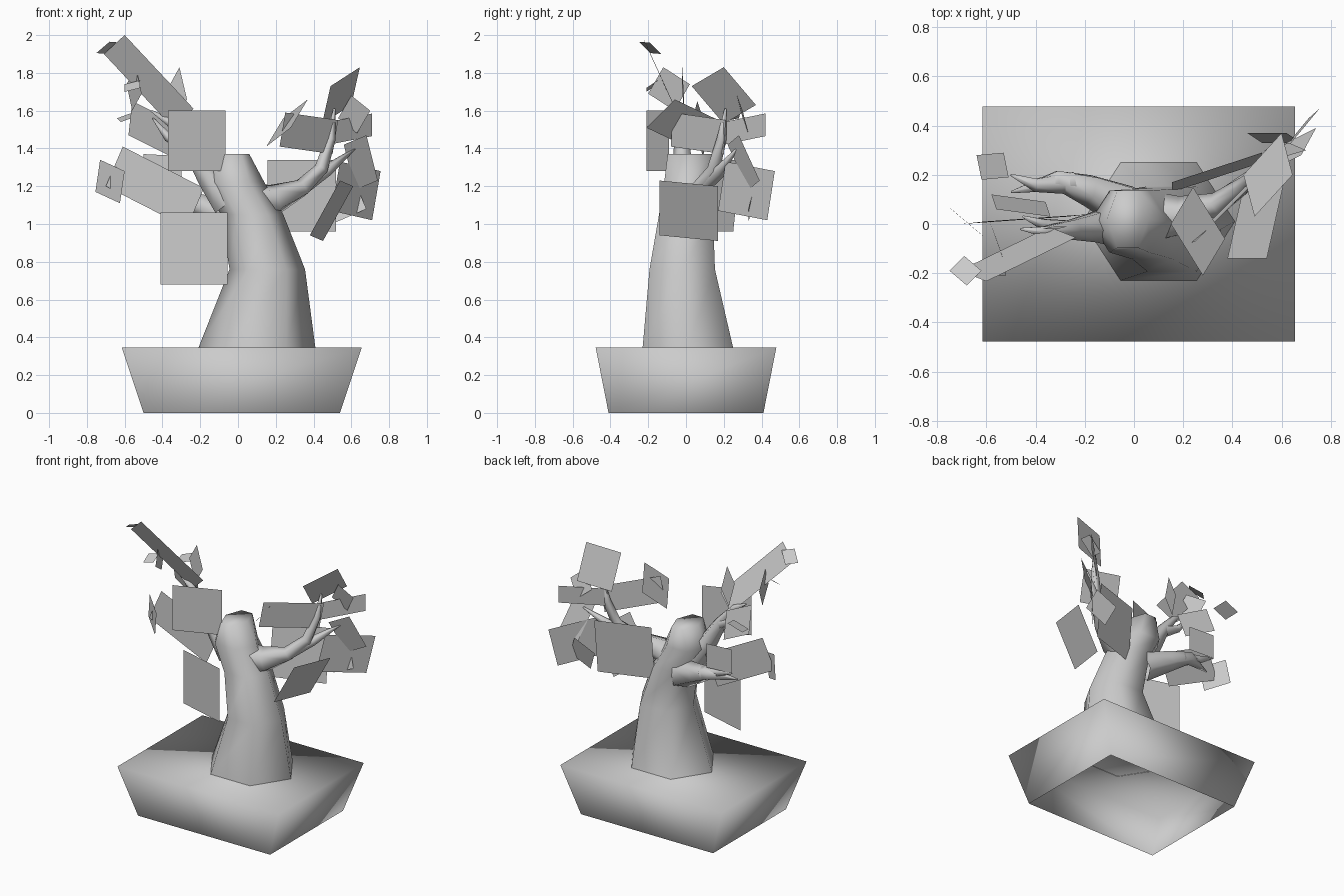
import bpy, bmesh, math
from mathutils import Vector

grey = bpy.data.materials.new("plain_grey")
grey.diffuse_color = (0.6, 0.6, 0.6, 1)


def finish(name, bm, smooth=True):
    me = bpy.data.meshes.new(name)
    for f in bm.faces:
        f.smooth = smooth
    bm.to_mesh(me)
    bm.free()
    me.materials.append(grey)
    ob = bpy.data.objects.new(name, me)
    bpy.context.collection.objects.link(ob)
    return ob


def skin(bm, rings, cap_end=True):
    """Bridge a sequence of equal-length point rings with quads."""
    loops = [[bm.verts.new(p) for p in r] for r in rings]
    n = len(loops[0])
    for a, b in zip(loops, loops[1:]):
        for i in range(n):
            j = (i + 1) % n
            bm.faces.new((a[i], a[j], b[j], b[i]))
    if cap_end:
        bm.faces.new(loops[-1])


def ellipse(c, u, v, n=6):
    return [c + u * math.cos(math.tau * i / n) + v * math.sin(math.tau * i / n)
            for i in range(n)]


# Pot: flared box, closed on top and open underneath
def rect(x0, x1, y, z):
    return [Vector(p) for p in ((x0, -y, z), (x1, -y, z), (x1, y, z), (x0, y, z))]


bm = bmesh.new()
skin(bm, [rect(-0.5, 0.54, 0.41, 0), rect(-0.615, 0.655, 0.478, 0.345)])
finish("pot", bm)

# Trunk: six-sided, leaning and tapering (cx, cy, z, rx, ry)
trunk = [(0.10, 0.01, 0.343, 0.31, 0.277), (0.155, -0.02, 0.76, 0.2, 0.2),
         (0.075, 0.0, 1.05, 0.165, 0.165), (-0.02, 0.01, 1.22, 0.16, 0.145),
         (-0.025, 0.02, 1.37, 0.085, 0.135)]
bm = bmesh.new()
skin(bm, [ellipse(Vector((x, y, z)), Vector((rx, 0, 0)), Vector((0, ry, 0)))
          for x, y, z, rx, ry in trunk])
finish("trunk", bm)


# Branches: tapering five-sided tubes along short paths (x, y, z, radius)
def branch(name, path):
    pts = [Vector(p[:3]) for p in path]
    rings = []
    for i, p in enumerate(pts):
        d = pts[min(i + 1, len(pts) - 1)] - pts[max(i - 1, 0)]
        q = d.to_track_quat('Z', 'Y')
        r = path[i][3]
        rings.append(ellipse(p, q @ Vector((r, 0, 0)), q @ Vector((0, r, 0)), 5))
    bm = bmesh.new()
    skin(bm, rings)
    finish(name, bm)


branch("right_branch", [(0.05, 0.02, 1.1, 0.12), (0.2, 0.03, 1.13, 0.085),
                        (0.34, 0.08, 1.19, 0.05), (0.44, 0.15, 1.29, 0.038),
                        (0.49, 0.19, 1.45, 0.028), (0.51, 0.21, 1.61, 0.006)])
branch("right_twig", [(0.34, 0.08, 1.19, 0.045), (0.47, 0.18, 1.28, 0.035),
                      (0.62, 0.27, 1.4, 0.005)])
branch("back_left_branch", [(-0.02, 0.07, 1.02, 0.1), (-0.18, 0.14, 1.09, 0.07),
                            (-0.31, 0.18, 1.14, 0.045), (-0.5, 0.13, 1.13, 0.005)])
branch("back_left_twig", [(-0.25, 0.17, 1.12, 0.05), (-0.4, 0.16, 1.17, 0.03),
                          (-0.5, 0.2, 1.2, 0.005)])
branch("upper_left_branch", [(-0.05, 0.0, 1.12, 0.1), (-0.16, -0.01, 1.25, 0.065),
                             (-0.25, -0.02, 1.4, 0.045), (-0.36, -0.03, 1.54, 0.025),
                             (-0.46, -0.02, 1.6, 0.005)])
branch("upper_left_twig", [(-0.25, -0.02, 1.4, 0.04), (-0.37, 0.0, 1.46, 0.025),
                           (-0.45, 0.03, 1.56, 0.005)])


# Leaf cards: parallelograms given by a corner and its two neighbours
def leaves(name, cards):
    for k, (a, b, c) in enumerate(cards):
        a, b, c = Vector(a), Vector(b), Vector(c)
        bm = bmesh.new()
        bm.faces.new([bm.verts.new(p) for p in (a, c, b + c - a, b)])
        finish(f"{name}_{k + 1}", bm, False)


leaves("left_leaf", [
    ((-0.37, -0.21, 1.6), (-0.065, -0.09, 1.6), (-0.37, -0.21, 1.28)),
    ((-0.41, -0.03, 1.06), (-0.055, -0.13, 1.06), (-0.41, -0.03, 0.68)),
    ((-0.61, 0.01, 1.41), (-0.18, 0.04, 1.19), (-0.7, 0.0, 1.2)),
    ((-0.73, 0.05, 1.34), (-0.6, -0.06, 1.28), (-0.755, 0.07, 1.17)),
    ((-0.6, -0.233, 2.0), (-0.235, -0.055, 1.61), (-0.71, -0.19, 1.9)),
    ((-0.75, -0.19, 1.905), (-0.68, -0.25, 1.965), (-0.69, -0.13, 1.9)),
    ((-0.31, -0.02, 1.83), (-0.27, -0.01, 1.66), (-0.37, -0.02, 1.72)),
    ((-0.54, -0.12, 1.83), (-0.59, 0.02, 1.74), (-0.51, -0.2, 1.69)),
    ((-0.56, 0.06, 1.65), (-0.34, 0.03, 1.54), (-0.58, 0.12, 1.47)),
    ((-0.64, 0.28, 1.56), (-0.53, 0.29, 1.6), (-0.62, 0.18, 1.54)),
    ((-0.5, 0.2, 1.37), (-0.3, 0.2, 1.36), (-0.5, 0.2, 1.2)),
    ((-0.6, -0.15, 1.74), (-0.52, -0.15, 1.76), (-0.6, -0.21, 1.7)),
])
leaves("right_leaf", [
    ((0.37, -0.06, 1.66), (0.24, 0.15, 1.56), (0.28, -0.21, 1.51)),
    ((0.155, 0.17, 1.34), (0.52, 0.29, 1.34), (0.155, 0.13, 0.96)),
    ((0.755, 0.47, 1.28), (0.54, 0.21, 1.33), (0.71, 0.43, 1.02)),
    ((0.54, -0.14, 1.23), (0.61, 0.17, 1.2), (0.38, -0.14, 0.94)),
    ((0.25, -0.07, 1.59), (0.53, 0.21, 1.55), (0.22, -0.08, 1.41)),
    ((0.48, 0.2, 1.54), (0.71, 0.42, 1.585), (0.48, 0.2, 1.42)),
    ((0.645, 0.2, 1.83), (0.6, 0.37, 1.63), (0.49, 0.03, 1.73)),
    ((0.56, 0.22, 1.42), (0.68, 0.28, 1.47), (0.62, 0.33, 1.18)),
    ((0.6, 0.27, 1.68), (0.7, 0.3, 1.6), (0.53, 0.3, 1.56)),
    ((0.62, 0.37, 1.22), (0.46, 0.37, 1.15), (0.68, 0.33, 1.08)),
])
